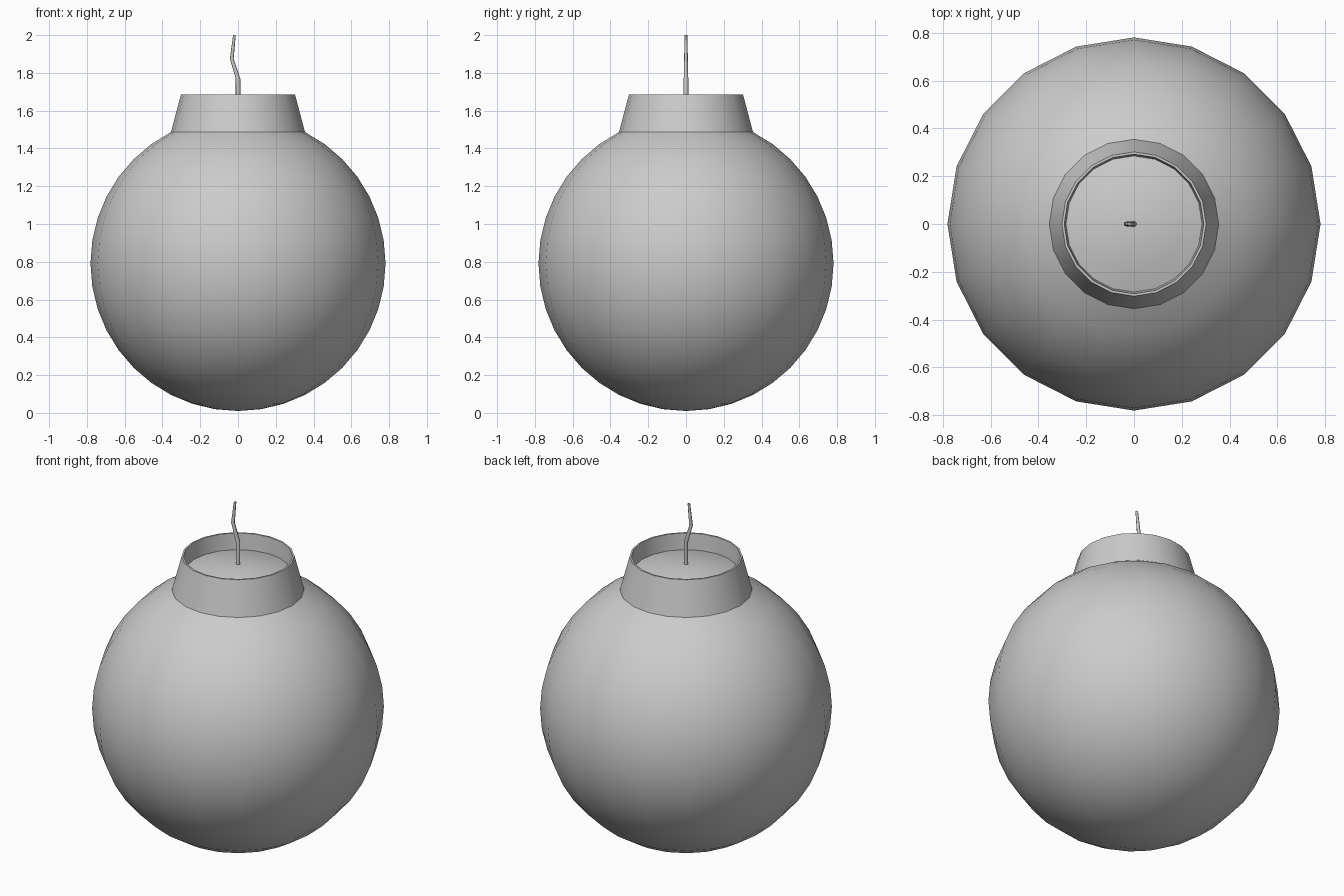
import bpy, bmesh, math

if "Cube" in bpy.data.objects:
    bpy.data.objects.remove(bpy.data.objects["Cube"])

SIDES = 20
R, CZ = 0.781, 0.791


def finish(name, bm, angle=40):
    bmesh.ops.recalc_face_normals(bm, faces=bm.faces)
    me = bpy.data.meshes.new(name)
    bm.to_mesh(me)
    bm.free()
    ob = bpy.data.objects.new(name, me)
    bpy.context.collection.objects.link(ob)
    bpy.ops.object.select_all(action='DESELECT')
    bpy.context.view_layer.objects.active = ob
    ob.select_set(True)
    bpy.ops.object.shade_smooth_by_angle(angle=math.radians(angle))
    return ob


def lathe(name, profile):
    """Revolve (radius, z) points; radius 0 makes a pole."""
    bm = bmesh.new()
    rings = []
    for r, z in profile:
        n = SIDES if r > 0 else 1
        rings.append([bm.verts.new((r * math.cos(2 * math.pi * i / SIDES),
                                    r * math.sin(2 * math.pi * i / SIDES), z))
                      for i in range(n)])
    for a, b in zip(rings, rings[1:]):
        for i in range(SIDES):
            j = (i + 1) % SIDES
            loop = [a[i % len(a)], a[j % len(a)], b[j % len(b)], b[i % len(b)]]
            bm.faces.new(list(dict.fromkeys(loop)))
    return finish(name, bm)


# Round body up to the neck, flared collar, thin rim and domed recessed cap
body = [(0, CZ - R)]
for k in range(1, 18):
    t = math.radians(9 * k)
    body.append((R * math.sin(t), CZ - R * math.cos(t)))
collar = [(0.302, 1.685), (0.292, 1.685), (0.285, 1.59)]
cap = [(0.19, 1.618), (0.095, 1.634), (0, 1.64)]
lathe("round_body_with_collar", body + collar + cap)

# Bent tapering fuse
path = [(0, 1.63, 0.012), (0, 1.77, 0.012), (-0.033, 1.875, 0.010), (-0.019, 2.0, 0.007)]
bm = bmesh.new()
rings = [[bm.verts.new((x + r * math.cos(i * math.pi / 4), r * math.sin(i * math.pi / 4), z))
          for i in range(8)] for x, z, r in path]
for a, b in zip(rings, rings[1:]):
    for i in range(8):
        j = (i + 1) % 8
        bm.faces.new((a[i], a[j], b[j], b[i]))
bm.faces.new(rings[0])
bm.faces.new(rings[-1])
finish("fuse", bm, 50)
